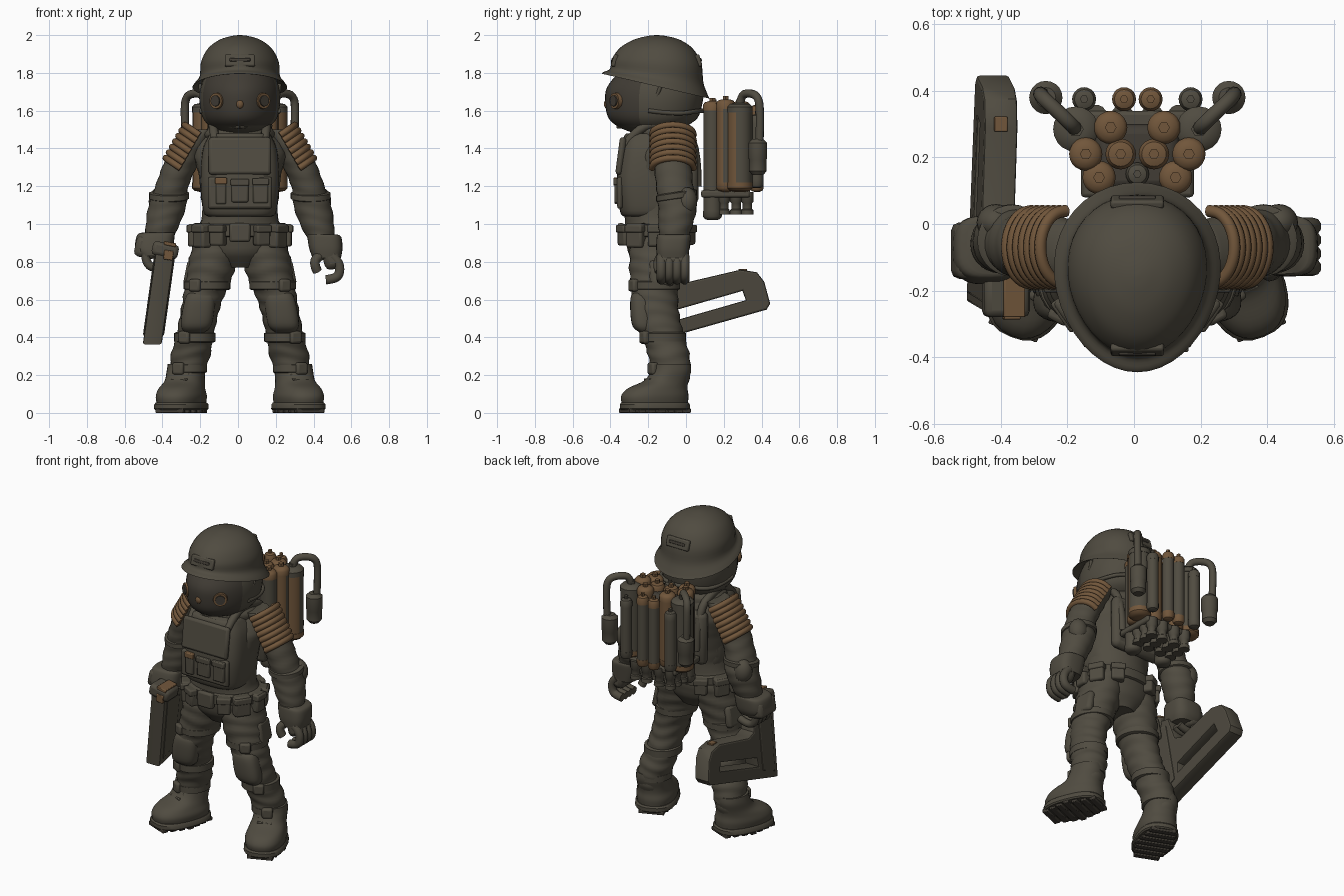
import bpy, bmesh
from math import sin, cos, pi, radians, copysign
from mathutils import Vector, Matrix, Euler

if "Cube" in bpy.data.objects:
    bpy.data.objects.remove(bpy.data.objects["Cube"])

CX = 0.01  # slight sideways offset of the body axis


def material(name, rgb):
    m = bpy.data.materials.new(name)
    m.use_nodes = True
    m.diffuse_color = (*rgb, 1)
    m.node_tree.nodes["Principled BSDF"].inputs["Base Color"].default_value = (*rgb, 1)
    return m


OLIVE = material("dark olive", (0.08, 0.071, 0.052))
COPPER = material("worn copper", (0.165, 0.093, 0.043))
DARK = material("dark rubber", (0.052, 0.045, 0.035))


def finish(name, mesh, mats, bevel=0):
    mesh.materials.clear()
    for m in mats if isinstance(mats, tuple) else (mats,):
        mesh.materials.append(m)
    ob = bpy.data.objects.new(name, mesh)
    bpy.context.collection.objects.link(ob)
    mesh.shade_smooth()
    mesh.set_sharp_from_angle(angle=radians(38))
    if bevel:
        b = ob.modifiers.new("bevel", "BEVEL")
        b.width, b.segments = bevel, 2
    return ob


def from_bm(name, bm, mats, bevel=0):
    bmesh.ops.recalc_face_normals(bm, faces=bm.faces)
    mesh = bpy.data.meshes.new(name)
    bm.to_mesh(mesh)
    bm.free()
    return finish(name, mesh, mats, bevel)


def loft(name, secs, mats, s=1, n=28, steps=4, rot=0, wrinkle=0, power=2, egg=0):
    """Stack of horizontal rings (x, y, z, rx, ry, tilt), smoothly interpolated."""
    secs = [tuple(q) + (0,) * (6 - len(q)) for q in secs]
    path = []
    for i in range(len(secs) - 1):
        a, b, c, d = (secs[min(max(i + k, 0), len(secs) - 1)] for k in (-1, 0, 1, 2))
        for j in range(steps):
            t = j / steps
            path.append([q + t * (r - p + t * (2 * p - 5 * q + 4 * r - w + t * (3 * (q - r) + w - p))) / 2
                         if steps > 1 else q for p, q, r, w in zip(a, b, c, d)])
    path.append(secs[-1])
    bm, rings = bmesh.new(), []
    for x, y, z, rx, ry, tilt in path:
        ring = []
        for k in range(n):
            a = 2 * pi * k / n
            f = 1 + wrinkle * sin(z * 85 + 1.5 * sin(a * 2 + z * 9))
            u = copysign(abs(cos(a)) ** (2 / power), cos(a)) * rx * f * (1 + egg * sin(a))
            v = copysign(abs(sin(a)) ** (2 / power), sin(a)) * ry * f
            u, v = u * cos(rot) - v * sin(rot), u * sin(rot) + v * cos(rot)
            ring.append(bm.verts.new((CX + s * (x + u), y + v, z + tilt * v)))
        rings.append(ring)
    for p, q in zip(rings, rings[1:]):
        for k in range(n):
            bm.faces.new((p[k], p[(k + 1) % n], q[(k + 1) % n], q[k]))
    bm.faces.new(rings[0])
    bm.faces.new(rings[-1])
    return from_bm(name, bm, mats)


def band(name, x, y, z, rx, ry, h, mat, s=1, tilt=0):
    e = 0.012
    loft(name, [(x, y, z - h / 2, rx - e, ry - e, tilt), (x, y, z - h / 2 + e / 2, rx, ry, tilt),
                (x, y, z + h / 2 - e / 2, rx, ry, tilt), (x, y, z + h / 2, rx - e, ry - e, tilt)], mat, s, steps=1)


def box(name, pos, size, mat, rot=(0, 0, 0), s=1, bevel=0.012):
    bm = bmesh.new()
    bmesh.ops.create_cube(bm, size=1)
    e = Euler((rot[0], s * rot[1], s * rot[2])).to_matrix().to_4x4()
    bm.transform(Matrix.Translation((CX + s * pos[0], pos[1], pos[2])) @ e @ Matrix.Diagonal((*size, 1)))
    return from_bm(name, bm, mat, bevel)


def ball(name, pos, size, mat, s=1):
    bm = bmesh.new()
    bmesh.ops.create_uvsphere(bm, u_segments=20, v_segments=12, radius=1)
    bm.transform(Matrix.Translation((CX + s * pos[0], pos[1], pos[2])) @ Matrix.Diagonal((*size, 1)))
    return from_bm(name, bm, mat)


def disc(name, pos, direction, r, depth, mat, s=1):
    bm = bmesh.new()
    bmesh.ops.create_cone(bm, cap_ends=True, segments=20, radius1=r, radius2=r * 0.9, depth=depth)
    d = Vector((s * direction[0], direction[1], direction[2]))
    bm.transform(Matrix.Translation((CX + s * pos[0], pos[1], pos[2])) @ d.to_track_quat("Z", "Y").to_matrix().to_4x4())
    return from_bm(name, bm, mat)


def curve_mesh(name, splines, mat, matrix=None, **settings):
    cu = bpy.data.curves.new(name, "CURVE")
    for key, val in settings.items():
        setattr(cu, key, val)
    for pts, kind in splines:
        sp = cu.splines.new(kind)
        sp.points.add(len(pts) - 1)
        for p, co in zip(sp.points, pts):
            p.co = (*co, 1)
        sp.use_cyclic_u = kind == "POLY"
        sp.use_endpoint_u, sp.order_u, sp.resolution_u = True, 3, 5
    tmp = bpy.data.objects.new(name + "_curve", cu)
    mesh = bpy.data.meshes.new_from_object(tmp)
    bpy.data.objects.remove(tmp)
    if matrix:
        mesh.transform(matrix)
    return finish(name, mesh, mat)


def tube(name, pts, r, mat, s=1):
    pts = [(CX + s * x, y, z) for x, y, z in pts]
    return curve_mesh(name, [(pts, "NURBS")], mat, dimensions="3D", bevel_depth=r, bevel_resolution=3, use_fill_caps=True)


# Helmet with flared, tilted brim
loft("helmet", [(0, -.16, 1.76, .2, .235, -.2), (0, -.16, 1.73, .247, .283, -.23), (0, -.16, 1.745, .24, .275, -.22),
                (0, -.155, 1.785, .212, .247, -.15), (0, -.155, 1.86, .205, .237, -.06), (0, -.155, 1.93, .168, .193, -.02),
                (0, -.155, 1.975, .108, .123), (0, -.155, 1.995, .045, .05), (0, -.155, 2, .005, .005)], OLIVE, n=40, egg=.1)
for name, y, out in (("front_badge", -.377, -1), ("rear_badge", .066, 1)):
    box(name, (0, y, 1.865), (.16, .026, .065), OLIVE, (out * .3, 0, 0), bevel=.008)
    box(name + "_slot", (0, y + out * .008, 1.868), (.11, .02, .018), DARK, (out * .3, 0, 0), bevel=.004)

# Head with a darker face mask
head = loft("masked_head", [(0, -.16, 1.48, .1, .11), (0, -.18, 1.51, .15, .17), (0, -.175, 1.56, .195, .235),
                            (0, -.17, 1.64, .212, .257), (0, -.165, 1.72, .207, .255), (0, -.16, 1.8, .18, .2)],
            (OLIVE, DARK), n=40, egg=.1)
for f in head.data.polygons:
    f.material_index = int(f.center.y < -.24 and f.center.z > 1.525)
for s in (-1, 1):
    disc("goggle_rim", (.118, -.367, 1.652), (.6, -.8, 0), .046, .034, COPPER, s)
    disc("goggle_lens", (.122, -.373, 1.652), (.6, -.8, 0), .032, .034, DARK, s)
    tube("mask_strap", [(.205, -.2, 1.6), (.205, -.05, 1.58), (.12, .07, 1.6), (0, .09, 1.6)], .012, OLIVE, s)
    tube("chin_strap", [(.21, -.13, 1.74), (.2, -.18, 1.6), (.13, -.3, 1.52), (0, -.36, 1.515)], .01, OLIVE, s)
ball("mask_nozzle", (0, -.415, 1.635), (.022, .02, .026), COPPER)

# Torso, scarf and chest armour
loft("torso", [(0, -.14, .77, .1, .1), (0, -.15, .85, .2, .155), (0, -.15, .95, .235, .17), (0, -.155, 1.04, .2, .17),
               (0, -.155, 1.14, .205, .175), (0, -.14, 1.27, .22, .18), (0, -.115, 1.38, .245, .165),
               (0, -.1, 1.47, .19, .14), (0, -.1, 1.53, .12, .11)], OLIVE, wrinkle=.012)
loft("neck_scarf", [(0, -.11, 1.42, .15, .13), (0, -.12, 1.46, .19, .165), (0, -.12, 1.51, .17, .15),
                    (0, -.12, 1.54, .12, .12)], OLIVE, wrinkle=.03)
loft("chest_armour", [(0, -.19, 1.04, .17, .14), (0, -.19, 1.07, .195, .16), (0, -.2, 1.22, .21, .168),
                      (0, -.19, 1.38, .2, .158), (0, -.185, 1.46, .17, .145), (0, -.185, 1.48, .155, .13)], OLIVE, power=3.5)
box("chest_flap", (0, -.345, 1.36), (.33, .035, .2), OLIVE, (-.13, 0, 0), bevel=.016)
box("belly_plate", (0, -.35, 1.165), (.34, .03, .17), OLIVE, bevel=.014)
for x, w, h in ((-.1, .055, .14), (0, .09, .12), (.11, .08, .13)):
    box("chest_pocket", (x, -.362, 1.175), (w, .035, h), OLIVE, bevel=.009)
    box("pocket_flap", (x, -.37, 1.175 + h * .38), (w + .008, .03, .035), COPPER if x < 0 else OLIVE, bevel=.006)
box("back_plate", (0, .03, 1.27), (.36, .07, .34), OLIVE, bevel=.03)

# Belt with pouches
band("belt", 0, -.155, .965, .247, .188, .07, OLIVE)
box("belt_buckle", (0, -.345, .955), (.11, .035, .1), OLIVE)
for deg, w, h in ((28, .08, .11), (55, .1, .13), (88, .08, .12), (118, .09, .12), (150, .08, .1)):
    a = radians(deg)
    for s in (-1, 1):
        box("belt_pouch", (.245 * sin(a), -.155 - .188 * cos(a), .94), (w, .06, h), OLIVE, (0, 0, a), s)
        box("pouch_flap", (.255 * sin(a), -.155 - .198 * cos(a), .975), (w + .008, .055, .04), OLIVE, (0, 0, a), s, .008)

for s in (-1, 1):
    # Harness straps over the shoulders
    tube("harness_strap", [(.13, -.32, 1.42), (.14, -.24, 1.53), (.15, -.08, 1.53), (.14, .06, 1.46), (.13, .06, 1.2)], .024, OLIVE, s)
    # Trouser leg
    loft("trouser_leg", [(.12, -.14, .95, .11, .15), (.14, -.155, .82, .128, .145), (.167, -.165, .7, .12, .132),
                         (.197, -.165, .6, .106, .122), (.22, -.15, .5, .1, .118), (.24, -.12, .4, .1, .112),
                         (.262, -.09, .3, .104, .11), (.28, -.08, .2, .088, .1), (.285, -.075, .12, .07, .08)],
         OLIVE, s, steps=7, wrinkle=.03)
    for x, y, z, r, h in ((.174, -.165, .675, .124, .05), (.238, -.12, .4, .11, .055), (.274, -.085, .235, .1, .05)):
        band("leg_strap", x, y, z, r, r + .01, h, OLIVE, s)
        box("strap_buckle", (x + r * .5, y - r * .9, z), (.065, .04, .065), OLIVE, (0, 0, .5), s)
    box("thigh_pocket", (.26, -.13, .74), (.05, .13, .14), OLIVE, (0, -.2, .1), s, .02)
    # Knee pad
    loft("knee_pad", [(.24, -.215, .425, .05, .03), (.232, -.228, .46, .08, .055), (.22, -.235, .54, .085, .06),
                      (.208, -.235, .62, .075, .055), (.2, -.22, .65, .045, .03)], OLIVE, s, power=2.6)
    # Boot: tread blocks, sole, toe and shaft
    turn = radians(22)
    loft("boot_sole", [(.31, -.165, .014, .117, .18), (.31, -.165, .022, .124, .188), (.31, -.165, .045, .123, .188),
                       (.31, -.165, .055, .115, .18)], OLIVE, s, rot=turn, power=2.6, steps=1)
    for i in range(7):
        t = (i - 3) * .052
        box("tread", (.31 - t * sin(turn), -.165 + t * cos(turn), .012), (.235 - .5 * abs(t), .038, .024), DARK, (0, 0, turn), s, .004)
    loft("boot", [(.31, -.165, .05, .115, .18), (.31, -.165, .09, .12, .183), (.307, -.15, .13, .11, .162),
                  (.292, -.105, .17, .1, .118), (.286, -.08, .22, .098, .105), (.283, -.078, .26, .095, .1)], OLIVE, s, rot=turn, power=2.3)
    for i in range(3):
        box("boot_lace", (.332 - i * .012, -.225 + i * .027, .152 + i * .025), (.09, .02, .012), OLIVE, (0, 0, turn), s, .004)
    # Sleeve, elbow pad and wrist cuff
    loft("sleeve", [(.18, -.08, 1.5, .06, .085), (.26, -.075, 1.42, .095, .1), (.312, -.07, 1.32, .092, .1),
                    (.36, -.06, 1.2, .088, .098), (.383, -.045, 1.1, .1, .103), (.408, -.055, 1.0, .09, .092),
                    (.43, -.065, .92, .07, .075)], OLIVE, s, steps=6, wrinkle=.025)
    ball("elbow_pad", (.425, .005, 1.12), (.058, .055, .075), OLIVE, s)
    band("forearm_strap", .375, -.05, 1.15, .106, .108, .04, OLIVE, s, .15)
    # Ribbed copper shoulder guard
    for i in range(7):
        t = i / 6
        c, out = Vector((.22 + .1 * t, -.07, 1.475 - .175 * t)), Vector((.824, 0, .567))
        arc = [c + out * (.088 * cos(a)) + Vector((0, .11 * sin(a), 0)) for a in (radians(d) for d in range(-95, 96, 19))]
        tube("shoulder_rib", arc, .018, COPPER, s)

# Open left hand
loft("left_cuff", [(.435, -.065, .945, .08, .085), (.447, -.065, .93, .09, .09), (.455, -.07, .87, .088, .088),
                   (.46, -.07, .82, .075, .082)], OLIVE, power=3)
box("left_palm", (.485, -.07, .82), (.09, .165, .12), OLIVE, (0, -.25, 0), bevel=.03)
for i in range(4):
    y = -.13 + i * .041
    tube("left_finger", [(.49, y, .83), (.525, y, .8), (.53, y, .74), (.505, y, .71), (.455, y, .705)], .026, OLIVE)
tube("left_thumb", [(.44, -.12, .84), (.4, -.14, .82), (.395, -.15, .78), (.41, -.14, .75)], .026, OLIVE)

# Gripping right hand
loft("right_cuff", [(-.43, -.065, .955, .085, .085), (-.445, -.07, .94, .1, .095), (-.455, -.08, .87, .1, .1),
                    (-.45, -.09, .83, .08, .09)], OLIVE, power=3)
box("right_palm", (-.495, -.08, .875), (.12, .17, .11), OLIVE, (0, .2, 0), bevel=.025)
for i in range(4):
    y = -.15 + i * .042
    tube("right_finger", [(-.5, y, .85), (-.5, y, .79), (-.44, y, .76), (-.38, y, .79)], .023, OLIVE)

# Carried tool: solid front housing and open loop stock, leaning outward
lean = Matrix(((0, .14, 1, -.505), (1, 0, 0, 0), (0, 1, 0, 0), (0, 0, 0, 1)))
outline = [(-.225, .375), (-.2, .38), (.42, .555), (.435, .58), (.405, .69), (.37, .735), (.29, .748), (0, .68), (-.06, .7),
           (-.1, .84), (-.265, .86)]
window = [(.305, .658), (.33, .59), (-.07, .475), (-.06, .553)]


def plate(name, shapes, half, mat):
    curve_mesh(name, [([(y, z, 0) for y, z in sh], "POLY") for sh in shapes], mat, lean,
               dimensions="2D", fill_mode="BOTH", extrude=half, bevel_depth=.01, bevel_resolution=1)


plate("tool_frame", [outline, window], .04, OLIVE)
plate("tool_housing", [[(-.235, .82), (-.12, .8), (-.1, .46), (-.2, .42)]], .046, OLIVE)
box("tool_head", (-.395, -.215, .862), (.14, .13, .075), OLIVE, (0, .2, 0), bevel=.02)
box("tool_cap", (-.37, -.22, .894), (.065, .12, .02), COPPER, (0, .2, 0), bevel=.004)
box("tool_front_inlay", (-.378, -.277, .835), (.05, .02, .05), COPPER, (0, .14, 0), bevel=.004)
box("stock_inlay", (-.41, .3, .755), (.04, .045, .016), COPPER, bevel=.003)


# Backpack of gas bottles; two-tone bodies are copper on the forward side
def bottle(x, y, r, z0, z1, body, top, base, s):
    ob = loft("bottle", [(x, y, z0 + .02, r * .97, r * .97), (x, y, z1 - .02, r * .97, r * .97)], body, s, n=20, steps=1)
    if isinstance(body, tuple):
        for f in ob.data.polygons:
            f.material_index = int(f.center.y < y - .3 * r)
    for z, d, cap in ((z1, 1, top), (z0, -1, base)):
        loft("bottle_cap", [(x, y, z - d * .05, r, r), (x, y, z - d * .02, r, r), (x, y, z - d * .006, r * .8, r * .8),
                            (x, y, z, r * .4, r * .4)], cap, s, n=20, steps=1)
    loft("bottle_nut", [(x, y, z1 - .01, r * .35, r * .35), (x, y, z1 + .018, r * .35, r * .35)], top, s, n=6, steps=1)


TWO_TONE = (OLIVE, COPPER)
box("pack_core", (0, .2, 1.4), (.25, .2, .42), DARK, bevel=.03)
box("pack_base", (0, .21, 1.16), (.34, .26, .04), OLIVE)
bottle(0, .15, .035, 1.1, 1.64, OLIVE, OLIVE, OLIVE, 1)
for s in (-1, 1):
    for x, y, r, z0, z1, body, top, base in (
            (.115, .14, .05, 1.02, 1.65, OLIVE, COPPER, OLIVE), (.155, .21, .05, 1.17, 1.66, TWO_TONE, COPPER, COPPER),
            (.05, .21, .046, 1.17, 1.65, COPPER, COPPER, COPPER), (.08, .29, .05, 1.17, 1.65, COPPER, COPPER, COPPER),
            (.185, .285, .068, 1.17, 1.64, TWO_TONE, OLIVE, COPPER), (.16, .375, .036, 1.19, 1.58, OLIVE, OLIVE, OLIVE),
            (.04, .375, .036, 1.17, 1.63, OLIVE, COPPER, COPPER)):
        bottle(x, y, r, z0, z1, body, top, base, s)
    tube("hose", [(.185, .285, 1.62), (.19, .29, 1.68), (.23, .33, 1.695), (.285, .38, 1.68), (.295, .395, 1.6), (.285, .388, 1.4)], .022, OLIVE, s)
    loft("hose_canister", [(.275, .38, 1.26, .03, .03), (.275, .38, 1.28, .046, .046), (.275, .38, 1.34, .046, .046),
                           (.275, .38, 1.35, .05, .05), (.275, .38, 1.43, .05, .05), (.275, .38, 1.45, .03, .03)], OLIVE, s, n=20, steps=1)
    for x in (.045, .125):
        for y in (.2, .265, .325):
            loft("exhaust_nozzle", [(x, y, 1.05, .034, .034), (x, y, 1.075, .032, .032), (x, y, 1.08, .026, .026),
                                    (x, y, 1.11, .026, .026), (x, y, 1.12, .034, .034), (x, y, 1.17, .034, .034)], OLIVE, s, n=14, steps=1)
